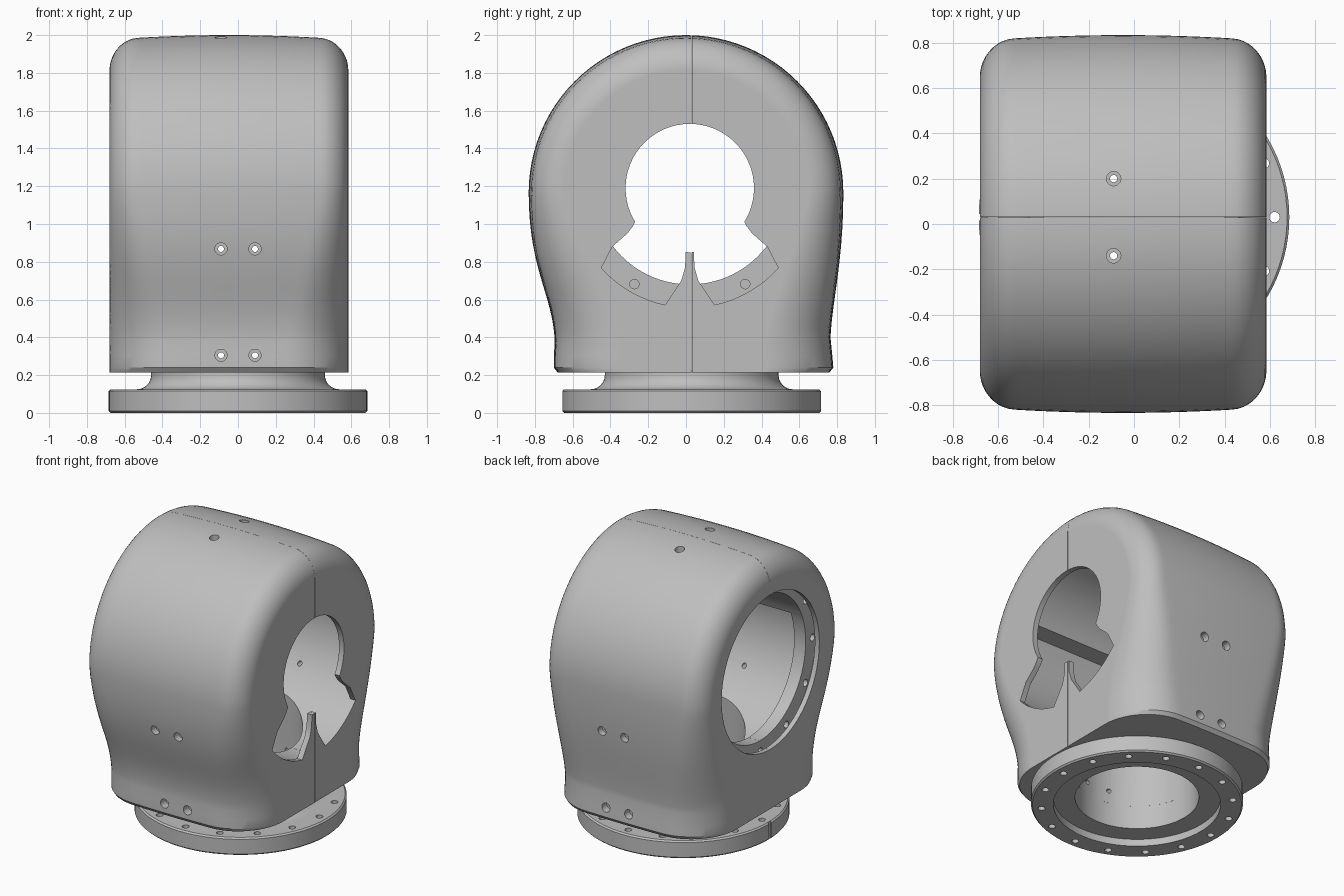
import bpy, bmesh, math
from math import sin, cos, pi, radians, sqrt
from mathutils import Matrix, Vector
from mathutils.geometry import interpolate_bezier

if "Cube" in bpy.data.objects:
    bpy.data.objects.remove(bpy.data.objects["Cube"])

AXIS_Y, AXIS_Z = 0.02, 1.19      # centre of the horizontal bore
MID = 0.03                       # parting plane and flange centre

grey = bpy.data.materials.new("machined_grey")
grey.use_nodes = True
grey.diffuse_color = (0.52, 0.52, 0.52, 1)
grey.node_tree.nodes["Principled BSDF"].inputs["Base Color"].default_value = (0.52, 0.52, 0.52, 1)


def make(name, bm):
    bmesh.ops.recalc_face_normals(bm, faces=bm.faces)
    mesh = bpy.data.meshes.new(name)
    bm.to_mesh(mesh)
    bm.free()
    mesh.materials.append(grey)
    ob = bpy.data.objects.new(name, mesh)
    bpy.context.collection.objects.link(ob)
    return ob


def rod(bm, axis, a, b, u, v, r, seg=20):
    """Cylinder along an axis from a to b; u, v are the other two coordinates."""
    mid = (a + b) / 2
    pos, rot = {
        "x": ((mid, u, v), Matrix.Rotation(pi / 2, 4, "Y")),
        "y": ((u, mid, v), Matrix.Rotation(pi / 2, 4, "X")),
        "z": ((u, v, mid), Matrix.Identity(4)),
    }[axis]
    bmesh.ops.create_cone(bm, cap_ends=True, segments=seg, radius1=r, radius2=r,
                          depth=abs(b - a), matrix=Matrix.Translation(pos) @ rot)


def box(bm, centre, size):
    bmesh.ops.create_cube(bm, size=1, matrix=Matrix.Translation(centre) @ Matrix.Diagonal((*size, 1)))


def cut(target, bm):
    cutter = make("cutter", bm)
    cutter.hide_render = True
    mod = target.modifiers.new("cut", "BOOLEAN")
    mod.operation, mod.solver, mod.object = "DIFFERENCE", "EXACT", cutter
    bpy.context.view_layer.objects.active = target
    bpy.ops.object.modifier_apply(modifier=mod.name)
    bpy.data.objects.remove(cutter)


def cut_rod(target, *args, **kw):
    bm = bmesh.new()
    rod(bm, *args, **kw)
    cut(target, bm)


def cut_prism(target, points, x0, x1):
    """Cut a shape drawn around the bore axis, extruded from x0 to x1."""
    bm = bmesh.new()
    face = bm.faces.new([bm.verts.new((x0, AXIS_Y + y, AXIS_Z + z)) for y, z in points])
    ext = bmesh.ops.extrude_face_region(bm, geom=[face])
    moved = [g for g in ext["geom"] if isinstance(g, bmesh.types.BMVert)]
    bmesh.ops.translate(bm, verts=moved, vec=(x1 - x0, 0, 0))
    bm.faces.ensure_lookup_table()
    if face.is_valid and not any(len(e.link_faces) == 1 for e in face.edges):
        pass_through = bm
    else:
        bm.faces.new(face.verts[:] if face.is_valid else [])
        pass_through = bm
    cut(target, pass_through)


def finish(ob):
    bpy.ops.object.select_all(action="DESELECT")
    ob.select_set(True)
    bpy.context.view_layer.objects.active = ob
    bpy.ops.object.shade_smooth_by_angle(angle=radians(28))
    mod = ob.modifiers.new("normals", "WEIGHTED_NORMAL")
    mod.keep_sharp = True


# Housing outline: flared foot, swelling sides, half-round top
def side(top, h1, h2, foot):
    return interpolate_bezier(*[Vector(p) for p in (top, h1, h2, foot)], 16)


front = side((-0.833, 1.167), (-0.833, 0.75), (-0.70, 0.62), (-0.695, 0.37))
back = side((0.833, 1.167), (0.833, 0.80), (0.775, 0.60), (0.765, 0.40))
dome = [Vector((-0.833 * cos(pi * i / 48), 1.167 + 0.833 * sin(pi * i / 48))) for i in range(1, 48)]
outline = [Vector(p) for p in ((-0.68, 0.215), (-0.70, 0.24), (-0.70, 0.30))]
outline += front[::-1] + dome + back
outline += [Vector(p) for p in ((0.775, 0.30), (0.78, 0.24), (0.76, 0.215))]


def inward(i):
    if i < 3:
        return Vector((1, 0))
    if i >= len(outline) - 3:
        return Vector((-1, 0))
    t = (outline[i + 1] - outline[i - 1]).normalized()
    return Vector((t.y, -t.x))


# Housing: outline lofted along x, crowned, with end rounding that grows toward the foot
HALF, CENTRE = 0.632, -0.048


def inset(s, z):
    r = 0.15 + 0.17 * min(1, max(0, (1.15 - z) / 0.8))
    v = min(1, max(0, (abs(s) - HALF + r) / r))
    return 0.025 * (s / HALF) ** 2 + (r + 0.01) * (1 - sqrt(1 - v * v))


half_steps = [HALF * sin(pi / 2 * i / 22) for i in range(1, 23)]
stations = [-s for s in half_steps[::-1]] + [0] + half_steps
bm = bmesh.new()
rings = []
for s in stations:
    pts = [p + inward(i) * inset(s, p.y) for i, p in enumerate(outline)]
    rings.append([bm.verts.new((CENTRE + s, p.x, p.y)) for p in pts])
for r1, r2 in zip(rings, rings[1:]):
    for i in range(len(r1)):
        j = (i + 1) % len(r1)
        bm.faces.new((r1[i], r1[j], r2[j], r2[i]))
bm.faces.new(rings[0])
bm.faces.new(rings[-1])
housing = make("housing", bm)

# Horizontal bore, lipped opening with an undercut groove, small far opening, vertical bore
cut_rod(housing, "x", -0.62, 0.545, AXIS_Y, AXIS_Z, 0.51, seg=96)
cut_rod(housing, "x", -0.9, -0.61, AXIS_Y, AXIS_Z, 0.55, seg=96)
cut_rod(housing, "x", -0.645, -0.60, AXIS_Y, AXIS_Z, 0.62, seg=96)
cut_rod(housing, "x", 0.4, 0.9, AXIS_Y, AXIS_Z, 0.34, seg=64)
cut_rod(housing, "z", 0.1, 1.0, 0, MID, 0.40, seg=72)

# Wider lower chamber with a level shelf on each side
chamber = [(0.635 * cos(radians(a)), 0.635 * sin(radians(a))) for a in range(-198, 19, 4)]
cut_prism(housing, chamber, -0.51, 0.545)

# Two fan-shaped windows below the far opening
for sign in (-1, 1):
    arc = [(0.63 * cos(radians(a)), -0.632 * sin(radians(a))) for a in range(42, 79, 4)]
    fan = [(0.28, -0.16), (0.30, -0.20), (0.33, -0.24), (0.41, -0.31)] + arc
    fan += [(0.045, -0.49), (0.025, -0.42), (0.02, -0.30), (0.1, -0.15)]
    cut_prism(housing, [(sign * y, z) for y, z in fan], 0.50, 0.80)

# Bolt circle in the groove wall
bm = bmesh.new()
for i in range(12):
    a = radians(30 * i)
    rod(bm, "x", -0.63, -0.48, AXIS_Y + 0.587 * cos(a), AXIS_Z + 0.587 * sin(a), 0.025, 16)
cut(housing, bm)

# Counterbored screw holes on front, back and top
wide, narrow = bmesh.new(), bmesh.new()
for x in (-0.09, 0.09):
    for z, yf, yb in ((0.868, -0.80, 0.82), (0.305, -0.69, 0.77)):
        rod(wide, "y", -1, yf + 0.05, x, z, 0.032)
        rod(wide, "y", yb - 0.05, 1, x, z, 0.032)
        rod(narrow, "y", -1.1, 1.1, x, z, 0.016)
for y in (-0.14, 0.20):
    rod(wide, "z", 1.93, 2.2, -0.09, y, 0.032)
    rod(narrow, "z", 1.5, 2.3, -0.09, y, 0.016)
cut(housing, wide)
cut(housing, narrow)

# Hairline parting seam
bm = bmesh.new()
box(bm, (0, MID, 1.2), (2, 0.001, 2.4))
cut(housing, bm)
finish(housing)

# Mounting flange with its filleted neck, turned about z
section = [(0.54, 0), (0.675, 0), (0.685, 0.01), (0.685, 0.115), (0.675, 0.125), (0.535, 0.125)]
section += [(0.535 - 0.075 * sin(radians(a)), 0.20 - 0.075 * cos(radians(a))) for a in range(15, 91, 15)]
section += [(0.46, 0.225), (0.40, 0.225), (0.40, 0.05), (0.54, 0.05)]
bm = bmesh.new()
verts = [bm.verts.new((r, MID, z)) for r, z in section]
edges = [bm.edges.new((verts[i - 1], verts[i])) for i in range(len(verts))]
bmesh.ops.spin(bm, geom=verts + edges, cent=(0, MID, 0), axis=(0, 0, 1), angle=2 * pi, steps=96)
bmesh.ops.remove_doubles(bm, verts=bm.verts, dist=0.0005)
flange = make("mounting_flange", bm)

# Flange bolt holes and locating notch
bm = bmesh.new()
for i in range(16):
    a = 2 * pi * i / 16
    rod(bm, "z", -0.1, 0.3, 0.62 * cos(a), MID + 0.62 * sin(a), 0.023, 16)
box(bm, (-0.69, MID, 0.06), (0.03, 0.03, 0.3))
cut(flange, bm)
finish(flange)
